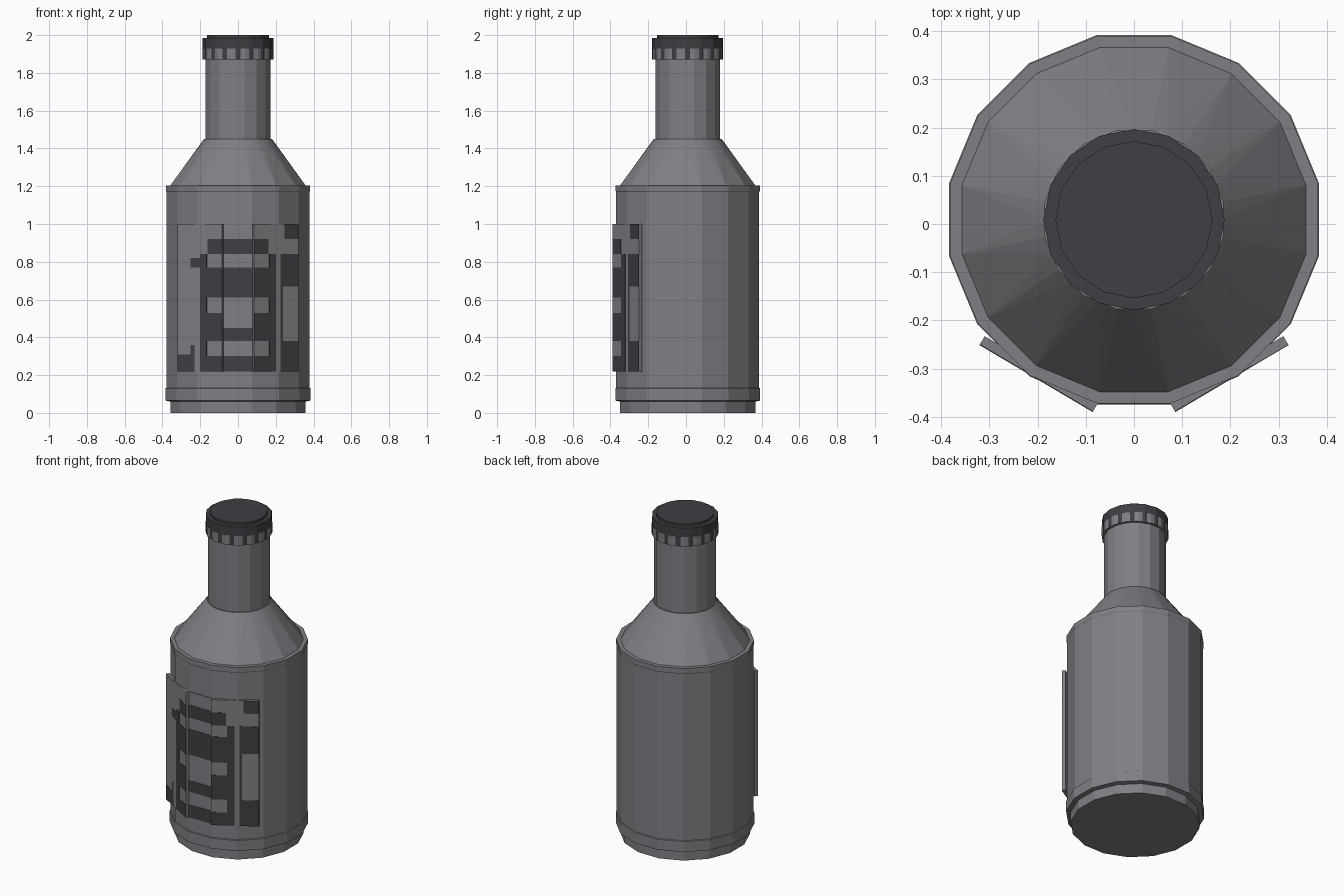
import bpy, bmesh, math
from mathutils import Vector

if "Cube" in bpy.data.objects:
    bpy.data.objects.remove(bpy.data.objects["Cube"])

CY = 0.009            # bottle axis sits slightly behind the origin
SIDES = 16
HALF = math.pi / SIDES


def material(name, rgb):
    m = bpy.data.materials.new(name)
    m.diffuse_color = (*rgb, 1)
    m.use_nodes = True
    m.node_tree.nodes["Principled BSDF"].inputs["Base Color"].default_value = m.diffuse_color
    return m


GREY = material("bottle grey", (0.215, 0.21, 0.23))
DARK = material("cap charcoal", (0.05, 0.049, 0.057))


def finish(bm, name, mat):
    bmesh.ops.recalc_face_normals(bm, faces=bm.faces)
    me = bpy.data.meshes.new(name)
    bm.to_mesh(me)
    bm.free()
    me.materials.append(mat)
    ob = bpy.data.objects.new(name, me)
    bpy.context.collection.objects.link(ob)
    return ob


def ring(bm, r, z, turn, n=SIDES):
    return [bm.verts.new((r * math.cos(turn + i * 2 * math.pi / n),
                          CY + r * math.sin(turn + i * 2 * math.pi / n), z))
            for i in range(n)]


def lathe(name, profile, turn, mat):
    """Closed faceted solid from (radius, height) pairs."""
    bm = bmesh.new()
    rings = [ring(bm, r, z, turn) for r, z in profile]
    for a, b in zip(rings, rings[1:]):
        for i in range(SIDES):
            j = (i + 1) % SIDES
            bm.faces.new((a[i], a[j], b[j], b[i]))
    bm.faces.new(rings[0])
    bm.faces.new(rings[-1])
    return finish(bm, name, mat)


# Body with foot, lower band and upper rim
lathe("body", [(0.365, 0), (0.365, 0.06), (0.391, 0.065), (0.391, 0.13),
               (0.386, 0.133), (0.386, 1.17), (0.389, 1.175),
               (0.389, 1.205), (0.365, 1.205)], HALF, GREY)

# Fluted shoulder: 16 lower corners fan out to 32 upper ones
bm = bmesh.new()
low = ring(bm, 0.365, 1.204, HALF)
top = ring(bm, 0.18, 1.45, 0, 2 * SIDES)
for i in range(SIDES):
    k = 2 * i + 1
    nxt = (k + 1) % (2 * SIDES)
    bm.faces.new((low[i], top[k], top[k - 1]))
    bm.faces.new((low[i], top[nxt], top[k]))
    bm.faces.new((low[i], low[(i + 1) % SIDES], top[nxt]))
bm.faces.new(top)
finish(bm, "shoulder", GREY)

# Neck, collar and cap; the cap corners poke through the collar faces
lathe("neck", [(0.175, 1.42), (0.175, 1.9)], HALF, GREY)
lathe("collar", [(0.189, 1.87), (0.189, 1.93)], HALF, GREY)
lathe("cap", [(0.188, 1.872), (0.188, 1.985), (0.163, 1.985), (0.163, 2.0)],
      0, DARK)

# Label: one flat front panel and two tilted side panels, as (start, end)
PANELS = [((-0.32, -0.25), (-0.085, -0.389)),
          ((-0.085, -0.3735), (0.085, -0.3735)),
          ((0.085, -0.389), (0.32, -0.25))]


def add_plate(bm, panel, x0, x1, z0, z1, lift, depth):
    """Thin box on a label panel between two x and two z positions."""
    p, q = Vector(panel[0]), Vector(panel[1])
    d = (q - p).normalized()
    out = Vector((d.y, -d.x))
    a = p.lerp(q, (x0 - p.x) / (q.x - p.x)) + out * lift
    b = p.lerp(q, (x1 - p.x) / (q.x - p.x)) + out * lift
    foot = [a, b, b - out * depth, a - out * depth]
    lo = [bm.verts.new((v.x, v.y, z0)) for v in foot]
    hi = [bm.verts.new((v.x, v.y, z1)) for v in foot]
    bm.faces.new(lo)
    bm.faces.new(hi)
    for i in range(4):
        j = (i + 1) % 4
        bm.faces.new((lo[i], lo[j], hi[j], hi[i]))


def label_part(name, rects, lift, depth, mat):
    bm = bmesh.new()
    for x0, x1, z0, z1 in rects:
        for panel in PANELS:
            a, b = max(x0, panel[0][0]), min(x1, panel[1][0])
            if b - a > 0.001:
                add_plate(bm, panel, a, b, z0, z1, lift, depth)
    return finish(bm, name, mat)


label_part("label_panels", [(-0.32, 0.32, 0.22, 1.0)], 0, 0.02, GREY)

# Abstract pattern of dark bars and blocks
label_part("label_pattern", [
    (-0.2, -0.165, 0.22, 0.84), (0.165, 0.2, 0.22, 0.84),      # uprights
    (-0.16, 0.16, 0.84, 0.92),                                 # cross bars
    (-0.165, 0.165, 0.61, 0.77),
    (-0.165, -0.08, 0.45, 0.53), (0.08, 0.165, 0.45, 0.53),
    (-0.165, 0.165, 0.38, 0.45), (-0.165, 0.165, 0.22, 0.30),
    (-0.32, -0.23, 0.22, 0.31), (-0.25, -0.23, 0.31, 0.36),    # left blocks
    (-0.25, -0.2, 0.77, 0.82),
    (0.245, 0.32, 0.92, 1.0), (0.225, 0.32, 0.67, 0.84),       # right blocks
    (0.225, 0.238, 0.38, 0.67), (0.225, 0.32, 0.22, 0.38),
], 0.0015, 0.004, DARK)
